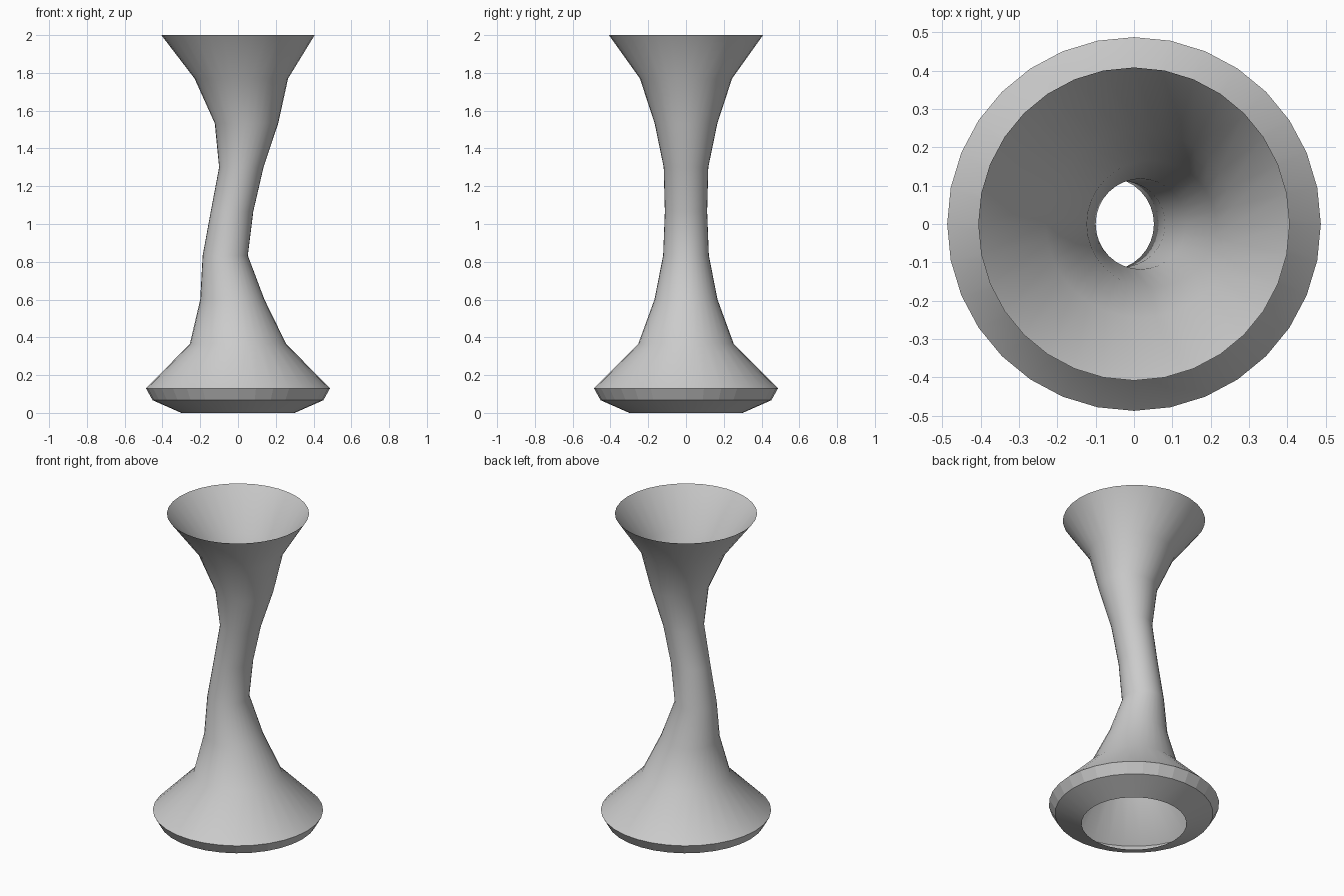
import bpy, bmesh, math

if "Cube" in bpy.data.objects:
    bpy.data.objects.remove(bpy.data.objects["Cube"])

SIDES = 32
# cross-sections: height, left x, right x, half depth in y
RINGS = [
    (0.0, -0.30, 0.30, 0.30),
    (0.067, -0.452, 0.452, 0.452),
    (0.13, -0.487, 0.487, 0.487),
    (0.365, -0.255, 0.255, 0.253),
    (0.60, -0.20, 0.14, 0.167),
    (0.833, -0.187, 0.052, 0.121),
    (1.067, -0.144, 0.081, 0.112),
    (1.30, -0.10, 0.135, 0.118),
    (1.533, -0.123, 0.213, 0.166),
    (1.77, -0.23, 0.265, 0.244),
    (2.0, -0.406, 0.406, 0.408),
]

# leaning hollow stem, open at both ends
bm = bmesh.new()
loops = []
for z, left, right, depth in RINGS:
    cx, rx = (left + right) / 2, (right - left) / 2
    loops.append([bm.verts.new((cx + rx * math.cos(a), depth * math.sin(a), z))
                  for a in (2 * math.pi * i / SIDES for i in range(SIDES))])

for k, (low, high) in enumerate(zip(loops, loops[1:])):
    for i in range(SIDES):
        j = (i + 1) % SIDES
        face = bm.faces.new((low[i], low[j], high[j], high[i]))
        face.smooth = k != 1          # faceted band around the foot

# crisp edges around the foot
for loop in loops[1:3]:
    for i in range(SIDES):
        bm.edges.get((loop[i], loop[(i + 1) % SIDES])).smooth = False

mesh = bpy.data.meshes.new("flared_stand")
bm.to_mesh(mesh)
bm.free()
stand = bpy.data.objects.new("flared_stand", mesh)
bpy.context.collection.objects.link(stand)
